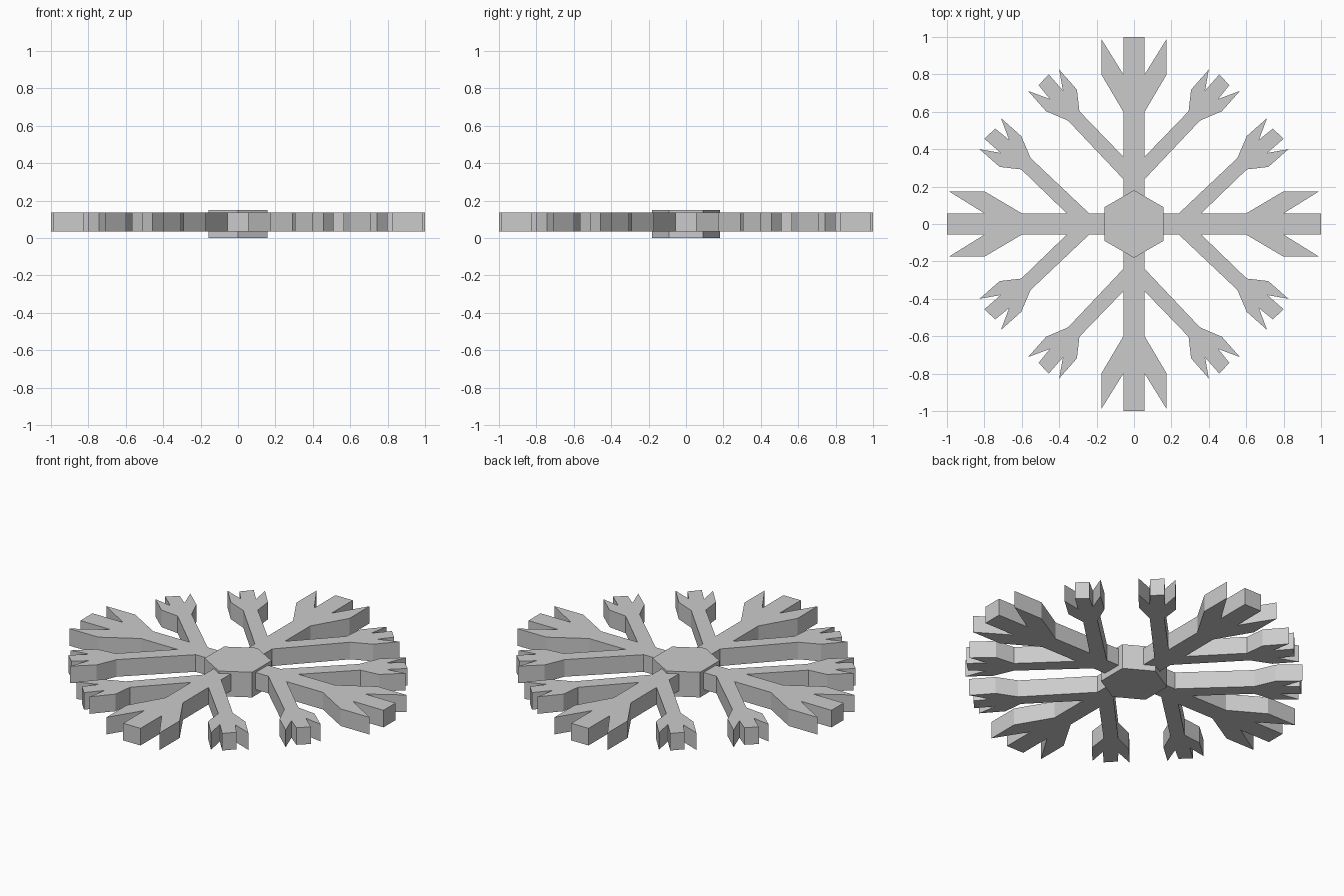
import bpy, bmesh
from math import radians, sin, cos

if "Cube" in bpy.data.objects:
    bpy.data.objects.remove(bpy.data.objects["Cube"])


def prism(name, outline, z0, z1, turn=0.0):
    """Extrude a flat outline from z0 to z1, turned about the z axis."""
    c, s = cos(turn), sin(turn)
    bm = bmesh.new()
    face = bm.faces.new([bm.verts.new((x * c - y * s, x * s + y * c, z0)) for x, y in outline])
    top = bmesh.ops.extrude_face_region(bm, geom=[face])
    verts = [v for v in top["geom"] if isinstance(v, bmesh.types.BMVert)]
    bmesh.ops.translate(bm, verts=verts, vec=(0, 0, z1 - z0))
    bmesh.ops.recalc_face_normals(bm, faces=bm.faces)
    mesh = bpy.data.meshes.new(name)
    bm.to_mesh(mesh)
    bm.free()
    obj = bpy.data.objects.new(name, mesh)
    bpy.context.collection.objects.link(obj)
    return obj


# Hexagonal hub with points along y
hub = [(0.181 * cos(radians(30 + 60 * i)), 0.181 * sin(radians(30 + 60 * i))) for i in range(6)]
prism("hub", hub, 0.0, 0.15)

# Right half of one arm: stem, side branch with forked end, barbed tip
half = [
    (0.057, 0.10), (0.057, 0.24),
    (0.353, 0.553), (0.47, 0.603), (0.567, 0.712), (0.45, 0.668),
    (0.51, 0.742), (0.456, 0.80), (0.38, 0.713), (0.40, 0.826),
    (0.305, 0.718), (0.292, 0.603),
    (0.057, 0.36), (0.057, 0.60),
    (0.175, 0.80), (0.175, 0.99), (0.057, 0.80), (0.057, 1.0),
]
arm = half + [(-x, y) for x, y in reversed(half)]

# Four arms around the hub
for i, side in enumerate(("back", "left", "front", "right")):
    prism(side + "_arm", arm, 0.034, 0.136, radians(90 * i))
